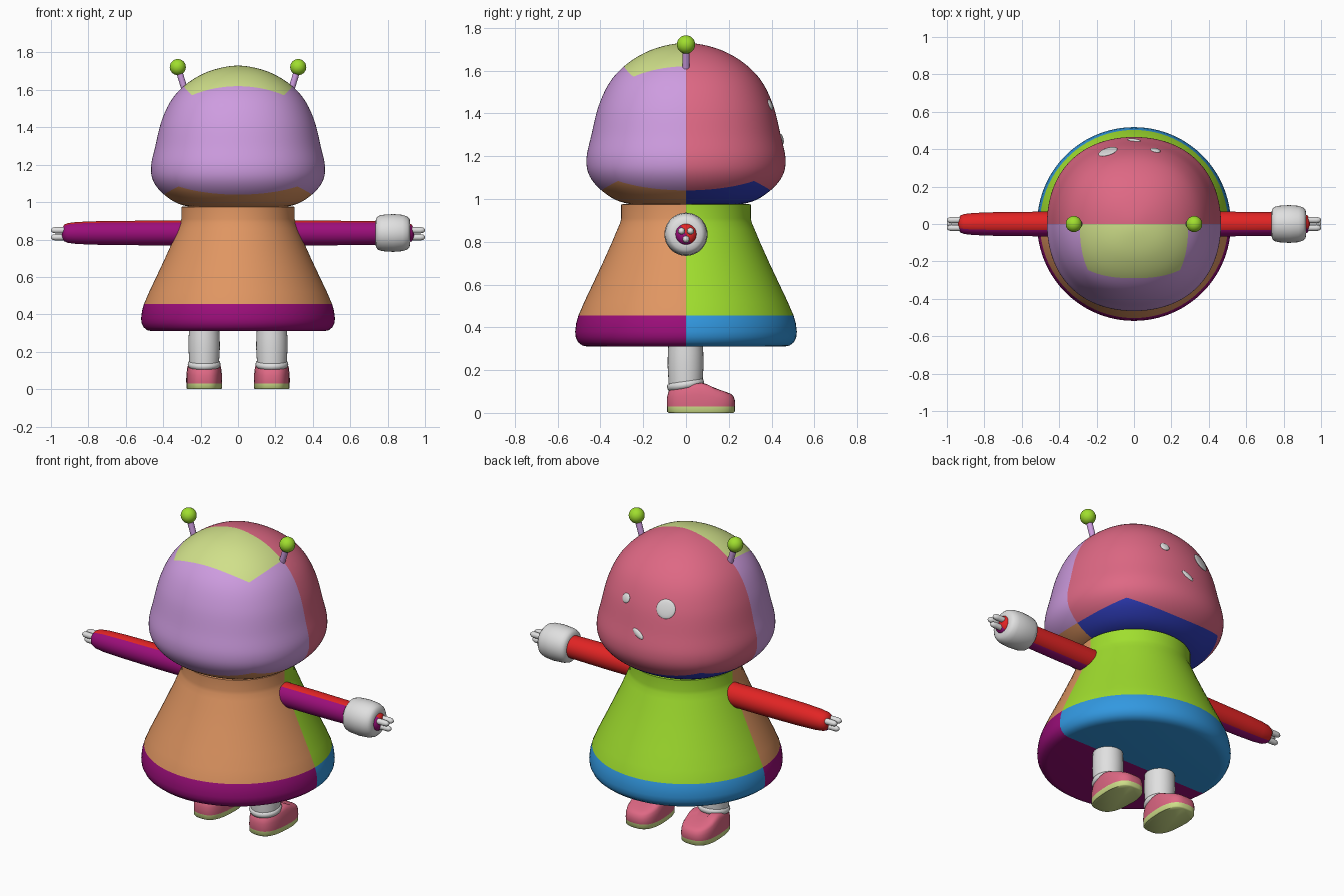
import bpy, bmesh, math
from mathutils import Vector, Matrix
from mathutils.bvhtree import BVHTree

if "Cube" in bpy.data.objects:
    bpy.data.objects.remove(bpy.data.objects["Cube"])


def make_material(name, rgb):
    lin = [((c / 255 + 0.055) / 1.055) ** 2.4 if c > 10 else c / 255 / 12.92 for c in rgb]
    m = bpy.data.materials.new(name)
    m.diffuse_color = (*lin, 1)
    m.use_nodes = True
    m.node_tree.nodes["Principled BSDF"].inputs["Base Color"].default_value = m.diffuse_color
    return m


MATS = {n: make_material(n, c) for n, c in {
    "lilac": (206, 156, 224), "pale_lime": (208, 224, 138), "rose": (222, 104, 132),
    "navy": (48, 62, 190), "orange": (224, 150, 98), "green": (160, 222, 46),
    "magenta": (156, 14, 122), "sky_blue": (50, 152, 224), "red": (226, 36, 36),
    "white": (224, 224, 224)}.items()}


def finish(name, bm, colours, rule=None, angle=40):
    """Turn a bmesh into a shaded object, colouring faces by a rule on their centre."""
    bmesh.ops.recalc_face_normals(bm, faces=bm.faces)
    for f in bm.faces:
        f.material_index = colours.index(rule(f.calc_center_median())) if rule else 0
    me = bpy.data.meshes.new(name)
    bm.to_mesh(me)
    bm.free()
    for c in colours:
        me.materials.append(MATS[c])
    ob = bpy.data.objects.new(name, me)
    bpy.context.collection.objects.link(ob)
    bpy.ops.object.select_all(action='DESELECT')
    ob.select_set(True)
    bpy.context.view_layer.objects.active = ob
    bpy.ops.object.shade_smooth_by_angle(angle=math.radians(angle))
    return ob


def bridge(bm, a, b):
    n = len(a)
    for i in range(n):
        bm.faces.new((a[i], a[(i + 1) % n], b[(i + 1) % n], b[i]))


def lathe(name, profile, colours, rule=None, segs=32, origin=(0, 0, 0), axis=(0, 0, 1), angle=40):
    """Revolve (radius, height) points around an axis and cap both ends."""
    rot = Vector((0, 0, 1)).rotation_difference(Vector(axis)).to_matrix().to_4x4()
    mat = Matrix.Translation(origin) @ rot
    bm = bmesh.new()
    rings = [[bm.verts.new(mat @ Vector((r * math.cos(a), r * math.sin(a), h)))
              for a in (2 * math.pi * i / segs for i in range(segs))] for r, h in profile]
    for a, b in zip(rings, rings[1:]):
        bridge(bm, a, b)
    # caps are fans so that two-colour parts split cleanly
    for ring, h in ((rings[0], profile[0][1]), (rings[-1], profile[-1][1])):
        c = bm.verts.new(mat @ Vector((0, 0, h)))
        for i in range(segs):
            bm.faces.new((ring[i], ring[(i + 1) % segs], c))
    return finish(name, bm, colours, rule, angle)


def ball(name, colour, loc, scale, rot=Matrix()):
    bm = bmesh.new()
    m = Matrix.Translation(loc) @ rot @ Matrix.Diagonal((*scale, 1))
    bmesh.ops.create_uvsphere(bm, u_segments=32, v_segments=16, radius=1, matrix=m)
    return finish(name, bm, [colour])


# Head: a cube-sphere whose polar angle follows a profile of (radius, z) every 15 degrees
HEAD = [(0, 1.73), (.105, 1.715), (.20, 1.68), (.29, 1.62), (.36, 1.54), (.41, 1.43), (.442, 1.30),
        (.465, 1.19), (.452, 1.11), (.395, 1.04), (.30, .985), (.15, .965), (0, .96)]


def head_point(d):
    t = math.acos(max(-1, min(1, d.z))) / math.radians(15)
    i = min(int(t), 11)
    u = t - i
    pts = [(-HEAD[1][0], HEAD[1][1])] + HEAD + [(-HEAD[11][0], HEAD[11][1])]
    r, z = (0.5 * (2 * b + (c - a) * u + (2 * a - 5 * b + 4 * c - e) * u * u
                   + (3 * b - a - 3 * c + e) * u ** 3)
            for a, b, c, e in zip(*pts[i:i + 4]))
    phi = math.atan2(d.y, d.x)
    r *= 1 + 0.03 * math.sin(2 * phi) ** 2
    return Vector((r * math.cos(phi), r * math.sin(phi), z))


bm = bmesh.new()
N = 32
owner = []
for ax in range(3):
    for s in (-1, 1):
        grid = {}
        for i in range(N + 1):
            for j in range(N + 1):
                d = [0, 0, 0]
                d[ax] = s
                d[(ax + 1) % 3] = math.tan((i / N - .5) * math.pi / 2)
                d[(ax + 2) % 3] = math.tan((j / N - .5) * math.pi / 2)
                grid[i, j] = bm.verts.new(head_point(Vector(d).normalized()))
        for i in range(N):
            for j in range(N):
                bm.faces.new((grid[i, j], grid[i + 1, j], grid[i + 1, j + 1], grid[i, j + 1]))
                owner.append(s if ax == 2 else 0)
bmesh.ops.remove_doubles(bm, verts=bm.verts, dist=1e-5)
bm.normal_update()
bmesh.ops.recalc_face_normals(bm, faces=bm.faces)
surface = BVHTree.FromBMesh(bm)
head = finish("head", bm, ["lilac", "pale_lime", "orange", "rose", "navy"],
              lambda c: "lilac", 60)
for poly, side in zip(head.data.polygons, owner):
    front = poly.center.y < 0
    poly.material_index = {0: 0 if front else 3, 1: 1 if front else 3, -1: 2 if front else 4}[side]


# Face: two unequal eyes and a small slanted mouth
def on_face(name, x, z, w, h, tilt=0):
    loc, nor, _, _ = surface.ray_cast(Vector((x, 2, z)), Vector((0, -1, 0)))
    rot = nor.to_track_quat('Z', 'Y').to_matrix().to_4x4() @ Matrix.Rotation(tilt, 4, 'Z')
    ball(name, "white", loc, (w, h, .009), rot)


on_face("large_eye", -.14, 1.44, .053, .053)
on_face("small_eye", .115, 1.44, .027, .027)
on_face("mouth", 0, 1.28, .04, .017, math.radians(-32))

# Body and skirt hem
def body_colour(c):
    if c.z > .455:
        return "orange" if c.y < 0 else "green"
    return "magenta" if c.y < 0 else "sky_blue"


lathe("dress", [(.46, .31), (.485, .315), (.505, .331), (.516, .355), (.518, .38), (.513, .42),
                (.503, .455), (.475, .52), (.437, .60), (.39, .70), (.345, .80), (.32, .86),
                (.307, .89), (.303, .91), (.303, .975), (.26, .977)],
      ["orange", "green", "magenta", "sky_blue"], body_colour, 72)

# Shoe outline and top height
def shoe_height(y):
    pts = [(-.1, .115), (.06, .14), (.09, .138), (.14, .112), (.19, .097), (.24, .085)]
    for (a, ha), (b, hb) in zip(pts, pts[1:]):
        if y <= b:
            return ha + (hb - ha) * max(0, y - a) / (b - a)
    return pts[-1][1]


def shoe_ring(bm, cx, scale, height):
    ring = []
    for i in range(40):
        a = 2 * math.pi * i / 40
        c, s = math.cos(a), math.sin(a)
        y = .07 + scale * .16 * math.copysign(abs(s) ** .7, s)
        half = (.086 + .011 * min(1, (y + .09) / .2)) * scale
        x = cx + half * math.copysign(abs(c) ** .7, c)
        ring.append(bm.verts.new((x, y, height(y))))
    return ring


for side, label in ((-1, "left"), (1, "right")):
    # Legs, ankle rings and shoes
    cx = .181 * side
    lathe(label + "_leg", [(.077, .10), (.08, .15), (.084, .22), (.083, .28), (.079, .34)],
          ["white"], origin=(cx, -.002, 0))
    tilt = Vector((0, -.16, 1)).normalized()
    lathe(label + "_ankle_ring", [(.074, -.018), (.084, -.014), (.088, 0), (.084, .014), (.074, .018)],
          ["white"], origin=(cx, -.002, .132), axis=tilt, angle=70)
    bm = bmesh.new()
    rings = [shoe_ring(bm, cx, s, lambda y, t=t: t if t < .04 else .03 + (shoe_height(y) - .03) * t)
             for s, t in ((.95, 0), (.99, .006), (.99, .03), (1, .1), (.99, .5), (.95, .8),
                          (.88, .94), (.76, 1), (.4, 1))]
    for a, b in zip(rings, rings[1:]):
        bridge(bm, a, b)
    bm.faces.new(rings[0])
    bm.faces.new(rings[-1])
    finish(label + "_shoe", bm, ["rose", "pale_lime"],
           lambda c: "pale_lime" if c.z < .028 else "rose", 50)

    # Arms, split lengthwise along a tilted plane, with three fingers
    lathe(label + "_arm", [(.066, .22), (.066, .5), (.063, .75), (.059, .86), (.053, .91),
                           (.044, .93), (.025, .94)], ["magenta", "red"],
          lambda c: "red" if c.y * math.cos(math.pi / 6) + (c.z - .835) * .5 > 0 else "magenta",
          36, (0, 0, .835), (side, 0, 0), 50)
    for k, (y, z) in enumerate(((-.021, .85), (.021, .85), (0, .812))):
        lathe(f"{label}_finger_{k + 1}", [(.016, .9), (.017, .975), (.014, .99), (.007, .999)],
              ["white"], None, 16, (0, y, z), (side, 0, 0), 60)

    # Antennae
    base, tip = Vector((.28 * side, 0, 1.585)), Vector((.322 * side, 0, 1.722))
    lathe(label + "_antenna_stalk", [(.017, 0), (.017, (tip - base).length)], ["lilac"], None, 20,
          base, (tip - base).normalized())
    ball(label + "_antenna_ball", "green", tip, (.043, .043, .043))

# Cuff on one wrist
lathe("wrist_cuff", [(.05, .735), (.075, .737), (.09, .748), (.097, .77), (.101, .83), (.097, .88),
                     (.088, .905), (.074, .918), (.05, .92)],
      ["white"], None, 36, (0, 0, .835), (1, 0, 0), 60)
